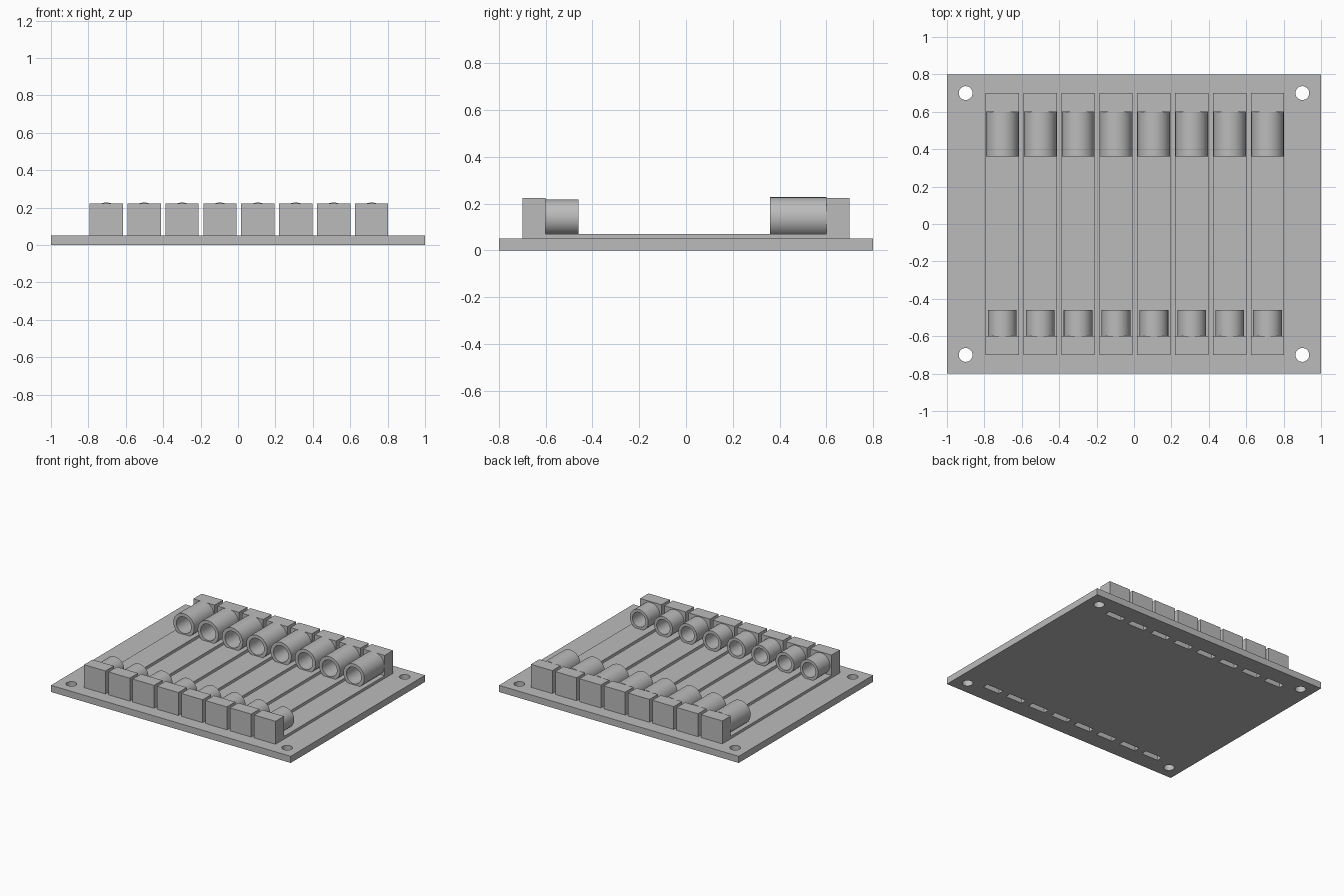
import bpy
import bmesh
from math import cos, sin, tau, radians

if "Cube" in bpy.data.objects:
    bpy.data.objects.remove(bpy.data.objects["Cube"])

COUNT, PITCH, ROW_SHIFT = 8, 0.2026, 0.005
WIDTH, PLATE_TOP = 0.178, 0.05
AXIS_Z = 0.14
slots_x = [ROW_SHIFT + (i - (COUNT - 1) / 2) * PITCH for i in range(COUNT)]

grey = bpy.data.materials.new("plain grey")
grey.use_nodes = True
colour = (0.5, 0.5, 0.5, 1)
grey.diffuse_color = colour
grey.node_tree.nodes["Principled BSDF"].inputs["Base Color"].default_value = colour


def add_object(name, bm):
    bmesh.ops.recalc_face_normals(bm, faces=bm.faces)
    mesh = bpy.data.meshes.new(name)
    bm.to_mesh(mesh)
    bm.free()
    mesh.materials.append(grey)
    obj = bpy.data.objects.new(name, mesh)
    bpy.context.collection.objects.link(obj)
    return obj


def add_box(bm, centre, size):
    verts = bmesh.ops.create_cube(bm, size=1)["verts"]
    bmesh.ops.scale(bm, vec=size, verts=verts)
    bmesh.ops.translate(bm, vec=centre, verts=verts)


def make_tube(name, outer, inner, y_back, y_open, steps=48):
    """Hollow tube lying along y, closed at y_back."""
    bm = bmesh.new()
    rings = []
    for r, y in ((outer, y_back), (outer, y_open), (inner, y_open), (inner, y_back)):
        rings.append([bm.verts.new((r * cos(tau * k / steps), y,
                                    AXIS_Z + r * sin(tau * k / steps)))
                      for k in range(steps)])
    for a, b in zip(rings, rings[1:] + rings[:1]):
        for k in range(steps):
            n = (k + 1) % steps
            bm.faces.new((a[k], a[n], b[n], b[k]))
    obj = add_object(name, bm)
    bpy.ops.object.select_all(action="DESELECT")
    obj.select_set(True)
    bpy.context.view_layer.objects.active = obj
    bpy.ops.object.shade_smooth_by_angle(angle=radians(30))
    return obj


# Base plate
bm = bmesh.new()
add_box(bm, (0, 0, PLATE_TOP / 2), (2, 1.6, PLATE_TOP))
plate = add_object("base_plate", bm)

# Cutters for the corner holes and the pin slots under the end blocks
bm = bmesh.new()
for side in (-1, 1):
    for x in (-0.9, 0.9):
        hole = bmesh.ops.create_cone(bm, cap_ends=True, segments=32,
                                     radius1=0.037, radius2=0.037, depth=0.3)
        bmesh.ops.translate(bm, vec=(x, side * 0.7, 0), verts=hole["verts"])
    for x in slots_x:
        add_box(bm, (x, side * 0.65, 0), (0.14, 0.045, 0.3))
cutter = add_object("plate_cutter", bm)
cutter.hide_render = True
cutter.hide_viewport = True
cut = plate.modifiers.new("holes", "BOOLEAN")
cut.operation = "DIFFERENCE"
cut.solver = "EXACT"
cut.object = cutter

# Holder: long low tray with a tall block at each end
profile = [(-0.7, PLATE_TOP), (0.7, PLATE_TOP), (0.7, 0.223), (0.6, 0.223),
           (0.6, 0.07), (-0.6, 0.07), (-0.6, 0.223), (-0.7, 0.223)]
bm = bmesh.new()
face = bm.faces.new([bm.verts.new((-WIDTH / 2, y, z)) for y, z in profile])
new = bmesh.ops.extrude_face_region(bm, geom=[face])["geom"]
bmesh.ops.translate(bm, vec=(WIDTH, 0, 0),
                    verts=[g for g in new if isinstance(g, bmesh.types.BMVert)])
holder = add_object("holder", bm)

# Long socket at the back, short socket at the front
back_tube = make_tube("back_socket", 0.087, 0.062, 0.6, 0.36)
front_tube = make_tube("front_socket", 0.077, 0.055, -0.6, -0.46)

# Repeat the set along the row
for part in (holder, back_tube, front_tube):
    name = part.name
    for i, x in enumerate(slots_x):
        obj = part if i == 0 else part.copy()
        obj.name = f"{name}_{i + 1}"
        obj.location.x = x
        if i:
            bpy.context.collection.objects.link(obj)
